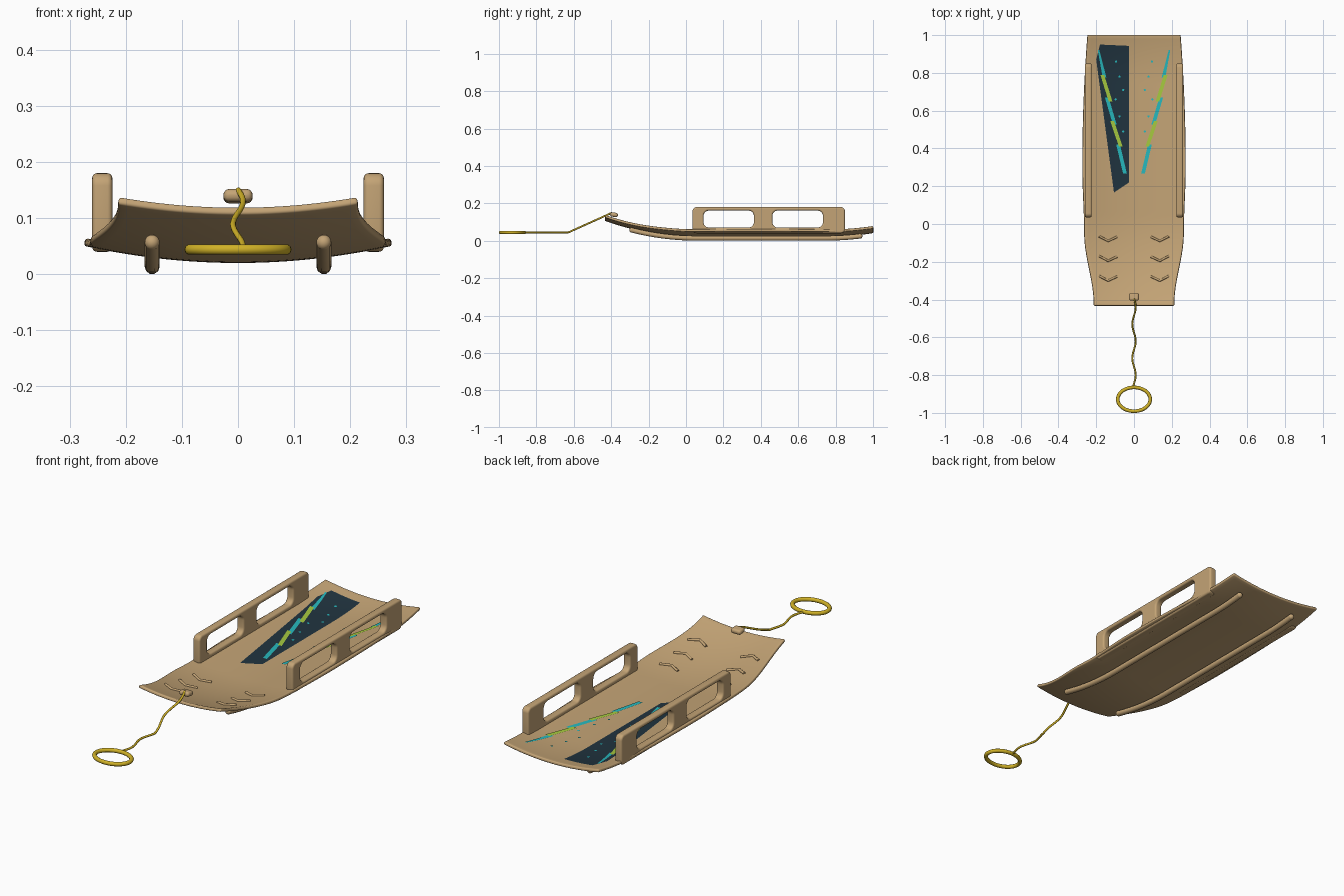
import bpy, bmesh, math
from mathutils import Vector

if "Cube" in bpy.data.objects:
    bpy.data.objects.remove(bpy.data.objects["Cube"])


def material(name, rgb):
    m = bpy.data.materials.new(name)
    m.use_nodes = True
    m.diffuse_color = (*rgb, 1)
    m.node_tree.nodes["Principled BSDF"].inputs["Base Color"].default_value = (*rgb, 1)
    return m


TAN = material("tan", (0.55, 0.37, 0.18))
GOLD = material("gold", (0.63, 0.44, 0.02))
NAVY = material("navy", (0.015, 0.034, 0.05))
TEAL = material("teal", (0.02, 0.48, 0.51))
LIME = material("lime", (0.38, 0.58, 0.05))


# Shape of the sled deck: half width along y, and top surface height
def smooth(a, b, y):
    t = min(1, max(0, (y - a) / (b - a)))
    return t * t * (3 - 2 * t)


def half_width(y):
    rear = max(0, (y - 0.3) / 0.7)
    return 0.212 + 0.05 * smooth(-0.42, -0.05, y) + 0.01 * smooth(-0.05, 0.3, y) - 0.027 * rear ** 2


def deck_z(x, y):
    front, rear = max(0, 0.05 - y), max(0, y - 0.75)
    return 0.034 + 0.373 * front ** 2 + 0.336 * rear ** 2 + 0.41 * x * x


def select(obj):
    bpy.ops.object.select_all(action="DESELECT")
    obj.select_set(True)
    bpy.context.view_layer.objects.active = obj


def finish(obj, mat, angle=40):
    obj.data.materials.clear()
    obj.data.materials.append(mat)
    select(obj)
    bpy.ops.object.shade_smooth_by_angle(angle=math.radians(angle))
    return obj


def mesh_object(name, bm, mat):
    bm.normal_update()
    me = bpy.data.meshes.new(name)
    bm.to_mesh(me)
    bm.free()
    obj = bpy.data.objects.new(name, me)
    bpy.context.collection.objects.link(obj)
    return finish(obj, mat)


def add_grid(bm, func, nu, nv):
    rows = [[bm.verts.new(func(i / nu, j / nv)) for i in range(nu + 1)] for j in range(nv + 1)]
    for a, b in zip(rows, rows[1:]):
        for i in range(nu):
            bm.faces.new((a[i], a[i + 1], b[i + 1], b[i]))


def curve_object(name, splines, mat, radius, closed=False, flat_depth=None):
    cu = bpy.data.curves.new(name, "CURVE")
    cu.dimensions = "3D" if flat_depth is None else "2D"
    cu.bevel_depth = radius
    cu.bevel_resolution = 3
    cu.use_fill_caps = flat_depth is None
    if flat_depth is not None:
        cu.fill_mode = "BOTH"
        cu.extrude = flat_depth
    for pts in splines:
        sp = cu.splines.new("POLY")
        sp.points.add(len(pts) - 1)
        for p, co in zip(sp.points, pts):
            p.co = (*co, 1)
        sp.use_cyclic_u = closed
    obj = bpy.data.objects.new(name, cu)
    bpy.context.collection.objects.link(obj)
    select(obj)
    bpy.ops.object.convert(target="MESH")
    return finish(bpy.context.object, mat)


# Curved deck
def deck_point(u, v):
    y = -0.43 + 1.43 * v
    x = (2 * u - 1) * half_width(y)
    return x, y, deck_z(x, y)


bm = bmesh.new()
add_grid(bm, deck_point, 24, 72)
deck = mesh_object("deck", bm, TAN)
solid = deck.modifiers.new("thickness", "SOLIDIFY")
solid.thickness, solid.offset = 0.014, -1
bev = deck.modifiers.new("round_edges", "BEVEL")
bev.width, bev.segments = 0.005, 3
bev.limit_method, bev.angle_limit = "ANGLE", math.radians(50)


# Side handles with two rounded windows each
def rounded_rect(x0, x1, y0, y1, r):
    pts = []
    for k, (cx, cy) in enumerate([(x1 - r, y1 - r), (x0 + r, y1 - r), (x0 + r, y0 + r), (x1 - r, y0 + r)]):
        for s in range(7):
            a = math.pi / 2 * (k + s / 6)
            pts.append((cx + r * math.cos(a), cy + r * math.sin(a), 0))
    return pts


R = 0.0085
outline = rounded_rect(0.035 + R, 0.85 - R, 0.04 + R, 0.18 - R, 0.014)
windows = [rounded_rect(a - R, b + R, 0.071 - R, 0.161 + R, 0.036)[::-1]
           for a, b in ((0.094, 0.363), (0.462, 0.732))]

for side, label in ((1, "left"), (-1, "right")):
    handle = curve_object(label + "_handle", [outline] + windows, TAN, R, True, 0.0095)
    handle.rotation_euler = (math.pi / 2, 0, math.pi / 2)
    handle.location.x = side * 0.242

    # Runner under the deck
    x = side * 0.153
    ys = [-0.29 + 1.22 * i / 40 for i in range(41)]
    curve_object(label + "_runner", [[(x, y, deck_z(x, y) - 0.03) for y in ys]], TAN, 0.0135)
    for end, y in (("front", ys[0]), ("rear", ys[-1])):
        bpy.ops.mesh.primitive_uv_sphere_add(segments=16, ring_count=10, radius=0.0135,
                                             location=(x, y, deck_z(x, y) - 0.03))
        cap = bpy.context.object
        cap.name = f"{label}_runner_{end}_cap"
        finish(cap, TAN)

    # Raised chevron foot grips
    for n, y in enumerate((-0.09, -0.195, -0.3)):
        path = [(side * 0.09, y + 0.022), (side * 0.137, y), (side * 0.184, y + 0.025)]
        curve_object(f"{label}_grip_{n + 1}", [[(px, py, deck_z(px, py) + 0.001) for px, py in path]],
                     TAN, 0.006)


# Thin painted plates that follow the deck
def add_patch(bm, corners, nu, nv, lift):
    a, b, c, d = (Vector(p) for p in corners)

    def point(u, v):
        p = a.lerp(b, u).lerp(d.lerp(c, u), v)
        return p.x, p.y, deck_z(p.x, p.y) + lift
    add_grid(bm, point, nu, nv)


bm = bmesh.new()
add_patch(bm, [(-0.106, 0.167), (-0.026, 0.22), (-0.026, 0.87), (-0.2, 0.87)], 10, 40, 0.0015)
add_patch(bm, [(-0.2, 0.87), (-0.026, 0.87), (-0.026, 0.943), (-0.18, 0.95)], 10, 5, 0.0015)
mesh_object("dark_panel", bm, NAVY)

# Staggered two-colour stripe on each side, from rear to front
stripe = [((-0.188, 0.922), (-0.156, 0.775)), ((-0.168, 0.79), (-0.124, 0.648)),
          ((-0.144, 0.67), (-0.102, 0.527)), ((-0.116, 0.546), (-0.07, 0.41)),
          ((-0.084, 0.42), (-0.048, 0.268))]
dots = [(-0.095, 0.86), (-0.077, 0.78), (-0.057, 0.71), (-0.097, 0.66), (-0.077, 0.57), (-0.057, 0.49)]
for mirror, label in ((1, "right"), (-1, "left")):
    for n, (rear, front) in enumerate(stripe):
        bm = bmesh.new()
        wr, wf = (0.004 if n == 0 else 0.01), 0.01
        quad = [(front[0] - wf, front[1]), (front[0] + wf, front[1]),
                (rear[0] + wr, rear[1]), (rear[0] - wr, rear[1])]
        quad = [(mirror * px, py) for px, py in quad]
        if mirror < 0:
            quad = [quad[1], quad[0], quad[3], quad[2]]
        add_patch(bm, quad, 2, 10, 0.003 + 0.0004 * (n % 2))
        mesh_object(f"{label}_stripe_{n + 1}", bm, LIME if n % 2 else TEAL)
    bm = bmesh.new()
    for px, py in dots:
        ring = []
        for k in range(8):
            a = math.tau * k / 8
            dx, dy = mirror * px + 0.006 * math.cos(a), py + 0.006 * math.sin(a)
            ring.append(bm.verts.new((dx, dy, deck_z(dx, dy) + 0.003)))
        bm.faces.new(ring)
    mesh_object(label + "_dots", bm, TEAL)

# Rounded rope knob at the nose
bpy.ops.mesh.primitive_cube_add(size=1, location=(0, -0.385, 0.139))
knob = bpy.context.object
knob.name = "rope_knob"
knob.scale = (0.052, 0.042, 0.023)
knob.rotation_euler.x = math.radians(-8)
bpy.ops.object.transform_apply(location=False, rotation=False, scale=True)
bev = knob.modifiers.new("round_edges", "BEVEL")
bev.width, bev.segments = 0.0105, 4
finish(knob, TAN)

# Wavy rope, sloping down then running level to the pull ring
rope = []
for i in range(61):
    y = -0.395 - 0.465 * i / 60
    z = 0.044 + 0.106 * max(0, (y + 0.63) / 0.235)
    rope.append((0.009 * math.sin(math.tau * (-y - 0.395) / 0.18), y, z))
curve_object("rope", [rope], GOLD, 0.005)

# Oval pull ring
oval = [(0.086 * math.cos(math.tau * k / 48), -0.928 + 0.063 * math.sin(math.tau * k / 48), 0.044)
        for k in range(48)]
curve_object("pull_ring", [oval], GOLD, 0.0095, True)
